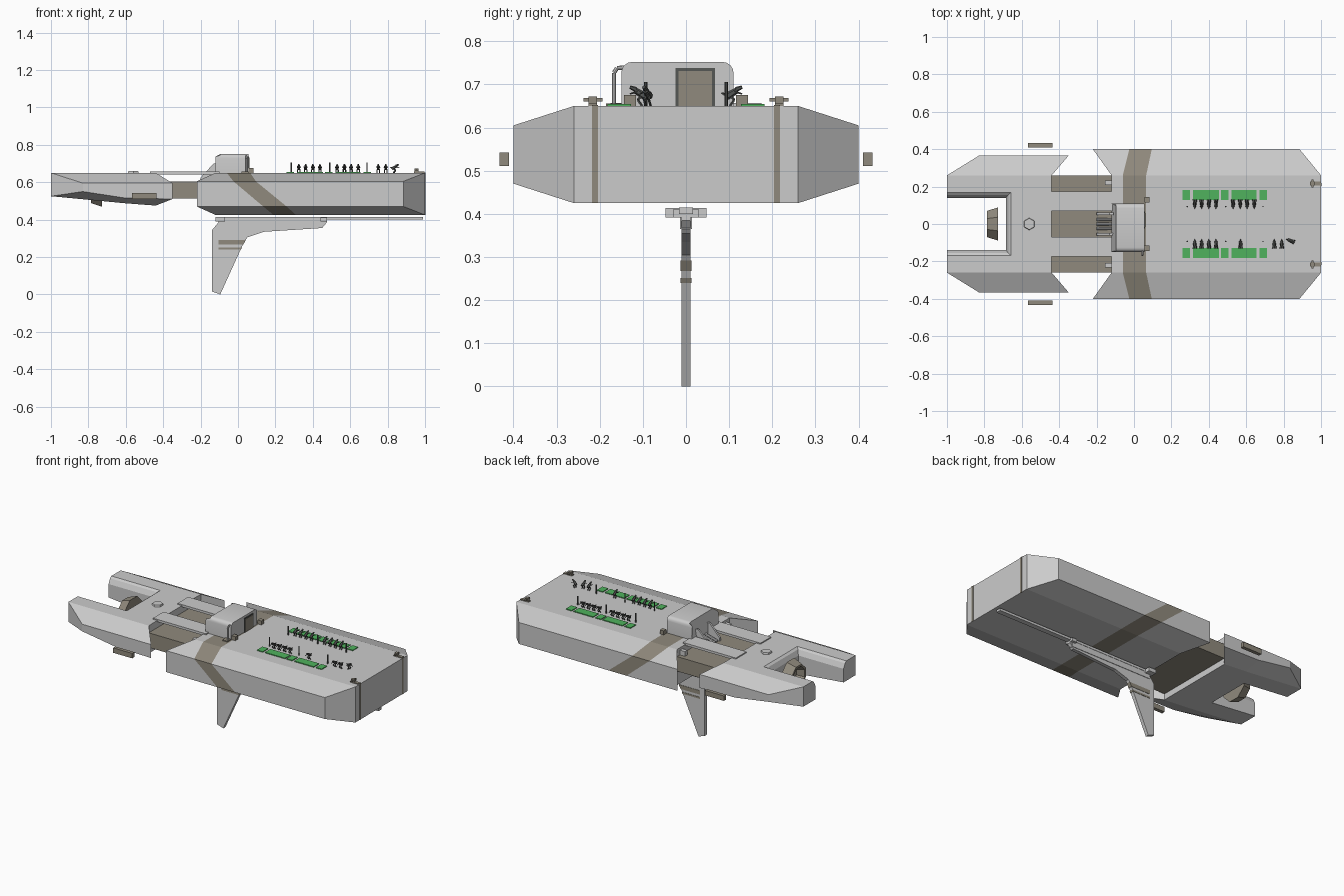
import bpy, bmesh, math
from mathutils import Vector, Matrix

if "Cube" in bpy.data.objects:
    bpy.data.objects.remove(bpy.data.objects["Cube"])


def mat(name, r, g, b):
    m = bpy.data.materials.new(name)
    m.diffuse_color = (r, g, b, 1)
    m.use_nodes = True
    m.node_tree.nodes["Principled BSDF"].inputs["Base Color"].default_value = m.diffuse_color
    return m


GREY = mat("hull_grey", 0.60, 0.60, 0.60)
BEIGE = mat("warm_beige", 0.28, 0.255, 0.205)
DARK = mat("dark_grey", 0.09, 0.095, 0.09)
GREEN = mat("deck_green", 0.08, 0.45, 0.11)


def finish(name, bm, *mats):
    bmesh.ops.recalc_face_normals(bm, faces=bm.faces[:])
    me = bpy.data.meshes.new(name)
    bm.to_mesh(me)
    bm.free()
    for m in mats:
        me.materials.append(m)
    ob = bpy.data.objects.new(name, me)
    bpy.context.collection.objects.link(ob)
    return ob


def box(name, x0, x1, y0, y1, z0, z1, m):
    bm = bmesh.new()
    bmesh.ops.create_cube(bm, size=1)
    for v in bm.verts:
        v.co = ((x0 + x1) / 2 + v.co.x * (x1 - x0), (y0 + y1) / 2 + v.co.y * (y1 - y0),
                (z0 + z1) / 2 + v.co.z * (z1 - z0))
    return finish(name, bm, m)


def prism(name, pts, place, a, b, m):
    """Extrude a 2D outline from a to b; place(u, v, t) gives the 3D point."""
    bm = bmesh.new()
    A, B = ([bm.verts.new(place(u, v, t)) for u, v in pts] for t in (a, b))
    n = len(pts)
    bm.faces.new(A)
    bm.faces.new(B)
    for i in range(n):
        bm.faces.new((A[i], A[(i + 1) % n], B[(i + 1) % n], B[i]))
    return finish(name, bm, m)


def side(u, v, t):
    return (u, t, v)


def end(u, v, t):
    return (t, u, v)


def rod(bm, p, q, r0, r1, n=6):
    p, q = Vector(p), Vector(q)
    d = q - p
    mx = Matrix.Translation((p + q) / 2) @ d.to_track_quat('Z', 'Y').to_matrix().to_4x4()
    bmesh.ops.create_cone(bm, cap_ends=True, segments=n, radius1=r0, radius2=r1, depth=d.length, matrix=mx)


def loft_hull(name, rings, stripe=None):
    """Each ring: four (x, y, z) points from top to bottom on the +y side, mirrored to -y."""
    bm = bmesh.new()
    vs = []
    for r in rings:
        full = r + [(x, -y, z) for x, y, z in reversed(r)]
        vs.append([bm.verts.new(p) for p in full])
    for k in range(len(vs) - 1):
        for i in range(8):
            j = (i + 1) % 8
            f = bm.faces.new((vs[k][i], vs[k][j], vs[k + 1][j], vs[k + 1][i]))
            f.material_index = 1 if k == stripe else 0
    for r in (vs[0], vs[-1]):   # end face and two slanted shoulders
        bm.faces.new((r[0], r[3], r[4], r[7]))
        bm.faces.new(r[0:4])
        bm.faces.new(r[4:8])
    return finish(name, bm, GREY, BEIGE)


# main hull with the slanted stripe
YZ = [(0.26, 0.65), (0.4, 0.605), (0.4, 0.47), (0.26, 0.425)]
XS = [(-0.12, -0.22, -0.22, -0.12), (-0.06, -0.025, 0.135, 0.19),
      (0.065, 0.095, 0.26, 0.31), (1, 0.885, 0.885, 1)]
loft_hull("main_hull", [[(x, y, z) for x, (y, z) in zip(xs, YZ)] for xs in XS], stripe=1)

# rear hull with engine slot cut out
rear = loft_hull("rear_hull", [
    [(-1, 0.26, 0.65), (-0.83, 0.365, 0.595), (-0.83, 0.365, 0.55), (-1, 0.26, 0.525)],
    [(-0.6, 0.26, 0.65), (-0.6, 0.365, 0.595), (-0.6, 0.365, 0.515), (-0.6, 0.26, 0.487)],
    [(-0.44, 0.26, 0.65), (-0.35, 0.365, 0.595), (-0.35, 0.365, 0.51), (-0.44, 0.26, 0.475)]])
bm = bmesh.new()
levels = []
for z, w, x in ((0.3, 0.14, -0.685), (0.61, 0.14, -0.685), (0.64, 0.155, -0.672), (0.66, 0.18, -0.645)):
    levels.append([bm.verts.new(p) for p in ((-1.1, -w, z), (x, -w, z), (x, w, z), (-1.1, w, z))])
for a, b in zip(levels, levels[1:]):
    for i in range(4):
        bm.faces.new((a[i], a[(i + 1) % 4], b[(i + 1) % 4], b[i]))
bm.faces.new(levels[0])
bm.faces.new(levels[-1])
cutter = finish("slot_cutter", bm, GREY)
cutter.hide_render = True
mod = rear.modifiers.new("slot", 'BOOLEAN')
mod.operation, mod.object, mod.solver = 'DIFFERENCE', cutter, 'EXACT'
bpy.context.view_layer.objects.active = rear
bpy.ops.object.modifier_apply(modifier="slot")
bpy.data.objects.remove(cutter)

# connector and its top strips
box("connector", -0.45, -0.11, -0.26, 0.26, 0.513, 0.605, BEIGE)
for s in (-1, 1):
    ys = sorted((s * 0.07, s * 0.175))
    box("connector_strip", -0.47, -0.10, *ys, 0.642, 0.657, GREY)
    # side pods, nose strips, nose cleats
    box("side_pod", -0.567, -0.435, *sorted((s * 0.41, s * 0.432)), 0.511, 0.542, BEIGE)
    box("nose_strip", 0.995, 1.0015, s * 0.211 - 0.007, s * 0.211 + 0.007, 0.425, 0.652, BEIGE)
    box("cleat_base", 0.94, 0.998, s * 0.216 - 0.01, s * 0.216 + 0.01, 0.65, 0.656, BEIGE)
    box("cleat_post", 0.945, 0.965, s * 0.216 - 0.01, s * 0.216 + 0.01, 0.65, 0.672, BEIGE)
    box("cleat_bar", 0.95, 0.96, s * 0.216 - 0.022, s * 0.216 + 0.022, 0.66, 0.668, BEIGE)
    # rear couplings on the main hull
    box("coupling", -0.155, -0.11, s * 0.22 - 0.012, s * 0.22 + 0.012, 0.60, 0.635, GREY)
    prism("cabin_buttress", [(-0.2, 0.6), (-0.11, 0.6), (-0.11, 0.70), (-0.13, 0.70), (-0.2, 0.625)],
          side, s * 0.055 - 0.006, s * 0.055 + 0.006, GREY)
    box("cabin_corner_post", 0.055, 0.082, s * 0.13 - 0.014, s * 0.13 + 0.014, 0.65, 0.675, BEIGE)
bm = bmesh.new()
for y in (-0.025, 0, 0.025):
    rod(bm, (-0.2, y, 0.615), (-0.11, y, 0.64), 0.008, 0.008, 8)
finish("rear_pipes", bm, GREY)

# cabin: rounded outline with a chamfered rear top edge
R = 0.025
arc = [(R * math.cos(math.radians(a)), R * math.sin(math.radians(a))) for a in (0, 22.5, 45, 67.5, 90)]
outline = [(-0.15, 0.64), (0.11, 0.64)] + [(0.11 - R + c, 0.752 - R + s) for c, s in arc]
outline += [(-0.15 + R - c, 0.752 - R + s) for c, s in reversed(arc)]
cabin = prism("cabin", outline, end, -0.12, 0.057, GREY)
for v in cabin.data.vertices:
    if v.co.x < 0 and v.co.z > 0.74:
        v.co.x += 0.025
bpy.context.view_layer.objects.active = cabin
cabin.select_set(True)
bpy.ops.object.shade_smooth_by_angle(angle=math.radians(30))
box("door_frame", 0.055, 0.060, -0.024, 0.067, 0.65, 0.738, DARK)
box("door", 0.055, 0.0625, -0.017, 0.060, 0.65, 0.731, BEIGE)
bm = bmesh.new()
path = [(0.045, -0.167, 0.645), (0.045, -0.167, 0.727), (0.045, -0.16, 0.738), (0.045, -0.14, 0.739)]
for p, q in zip(path, path[1:]):
    rod(bm, p, q, 0.005, 0.005, 8)
finish("cabin_pipe", bm, GREY)
box("cabin_step", 0.02, 0.055, -0.185, -0.15, 0.65, 0.656, BEIGE)

# hexagonal hatch and engine nozzle
bm = bmesh.new()
rod(bm, (-0.56, 0, 0.645), (-0.56, 0, 0.66), 0.034, 0.03, 6)
finish("hex_hatch", bm, GREY)
bm = bmesh.new()
rings = []
for x, r in ((-0.728, 0.02), (-0.728, 0.096), (-0.787, 0.075), (-0.787, 0.062), (-0.74, 0.045)):
    rings.append([bm.verts.new((x, r * math.cos((i + .5) * math.pi / 4), 0.558 + r * math.sin((i + .5) * math.pi / 4)))
                  for i in range(8)])
for a, b in zip(rings, rings[1:]):
    for i in range(8):
        bm.faces.new((a[i], a[(i + 1) % 8], b[(i + 1) % 8], b[i]))
bm.faces.new(rings[0])
bm.faces.new(rings[-1])
finish("engine_nozzle", bm, BEIGE)

# keel rail, brackets and fin
box("keel_rail", -0.10, 0.99, -0.016, 0.016, 0.400, 0.415, GREY)
box("rail_bracket_rear", -0.12, -0.07, -0.048, 0.048, 0.391, 0.414, GREY)
box("rail_bracket_front", 0.44, 0.475, -0.03, 0.03, 0.391, 0.41, GREY)
prism("fin", [(-0.105, 0.402), (-0.105, 0.385), (-0.138, 0.345), (-0.138, 0.015), (-0.095, 0.0), (0.03, 0.275),
              (0.05, 0.305), (0.14, 0.335), (0.45, 0.355), (0.475, 0.385), (0.475, 0.402)],
      side, -0.011, 0.011, GREY)
box("fin_root", -0.105, 0.46, -0.014, 0.014, 0.365, 0.402, GREY)
prism("fin_band_wide", [(-0.105, 0.267), (0.0285, 0.267), (0.042, 0.292), (-0.105, 0.292)], side, -0.013, 0.013, BEIGE)
prism("fin_band_thin", [(-0.105, 0.24), (0.016, 0.24), (0.021, 0.251), (-0.105, 0.251)], side, -0.013, 0.013, BEIGE)


# small deck figures: legs, leaning body, head, arms
def figure(name, x, y, s, turn=0.0):
    bm = bmesh.new()
    for k in (-1, 1):
        rod(bm, (k * .006, -.006, 0), (k * .006, .004, .014), .003, .003, 5)
        rod(bm, (k * .006, .004, .014), (k * .004, -.006, .024), .003, .003, 5)
        rod(bm, (k * .008, .004, .033), (k * .009, .022, .028), .0025, .002, 5)
    rod(bm, (0, -.014, .022), (0, .010, .036), .009, .007, 6)
    rod(bm, (0, .008, .038), (0, .022, .044), .006, .004, 6)
    rod(bm, (0, -.026, .03), (0, -.012, .024), .002, .005, 5)
    bm.transform(Matrix.Translation((x, y, 0.65)) @ Matrix.Rotation(turn + (0 if s > 0 else math.pi), 4, 'Z'))
    finish(name, bm, DARK)


for s in (-1, 1):
    for x0, x1 in ((0.26, 0.30), (0.315, 0.455), (0.465, 0.505), (0.52, 0.655), (0.67, 0.71)):
        box("green_deck_plate", x0, x1, *sorted((s * 0.128, s * 0.182)), 0.65, 0.655, GREEN)
    bm = bmesh.new()
    for x in (0.285, 0.49, 0.69):
        rod(bm, (x, s * 0.093, 0.65), (x, s * 0.093, 0.706), 0.004, 0.004, 6)
    finish("deck_poles", bm, DARK)
    for x in (0.325, 0.362, 0.40, 0.438):
        figure("deck_figure", x, s * 0.108, s)
for x in (0.53, 0.568, 0.605, 0.643):
    figure("deck_figure", x, 0.108, 1)
for x, t in ((0.57, 0), (0.75, 0), (0.79, 0), (0.838, 1.2)):
    figure("deck_figure", x, -0.108 + t * 0.015, -1, t)
